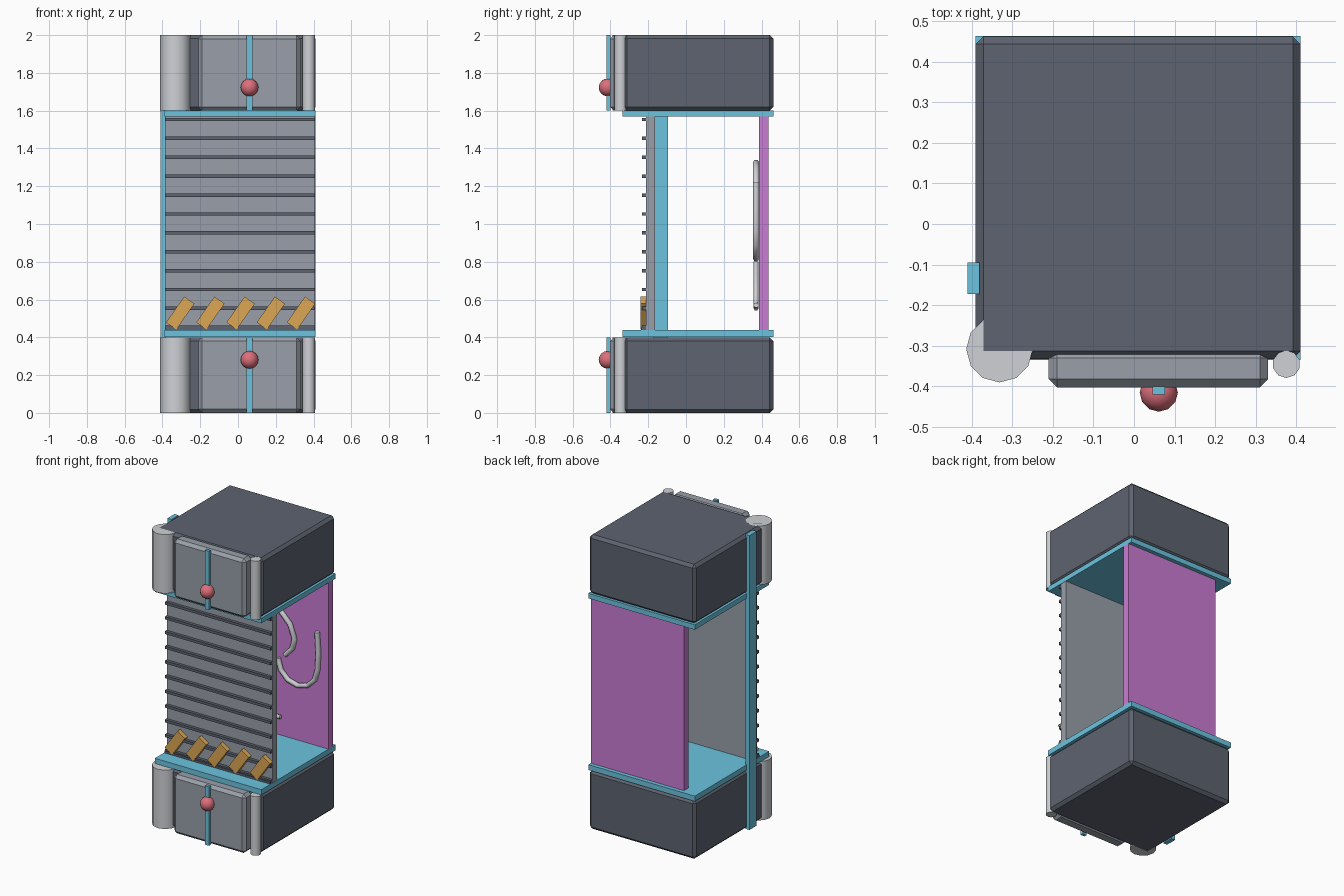
import bpy, math

if "Cube" in bpy.data.objects:
    bpy.data.objects.remove(bpy.data.objects["Cube"])


def material(name, rgb):
    m = bpy.data.materials.new(name)
    m.diffuse_color = (*rgb, 1)
    m.use_nodes = True
    m.node_tree.nodes["Principled BSDF"].inputs["Base Color"].default_value = m.diffuse_color
    return m


DARK = material("dark_slate", (0.11, 0.125, 0.16))
MID = material("mid_grey", (0.32, 0.35, 0.40))
LIGHT = material("light_metal", (0.62, 0.64, 0.67))
BLUE = material("blue", (0.15, 0.55, 0.74))
PINK = material("violet", (0.60, 0.20, 0.66))
RED = material("red", (0.72, 0.16, 0.20))
GOLD = material("amber", (0.72, 0.39, 0.09))


def finish(ob, name, mat):
    ob.name = name
    ob.data.materials.append(mat)
    return ob


def box(name, x, y, z, mat, bevel=0, tilt=0):
    """Box from (min, max) ranges, optionally chamfered or tilted about y."""
    bpy.ops.mesh.primitive_cube_add(size=1, location=[sum(r) / 2 for r in (x, y, z)])
    ob = finish(bpy.context.object, name, mat)
    ob.scale = [r[1] - r[0] for r in (x, y, z)]
    bpy.ops.object.transform_apply(location=False, rotation=False, scale=True)
    ob.rotation_euler.y = tilt
    if bevel:
        mod = ob.modifiers.new("chamfer", 'BEVEL')
        mod.width = bevel
        mod.segments = 1
    return ob


def post(name, x, y, r, z, sides):
    bpy.ops.mesh.primitive_cylinder_add(vertices=sides, radius=r, depth=z[1] - z[0],
                                        location=(x, y, sum(z) / 2))
    finish(bpy.context.object, name, LIGHT)
    bpy.ops.object.shade_smooth_by_angle(angle=math.radians(40))


def tube(name, points, r=0.017):
    """Bent pipe on the inner face of the rear panel; points are (x, z)."""
    cu = bpy.data.curves.new(name, 'CURVE')
    cu.dimensions = '3D'
    cu.bevel_depth = r
    cu.bevel_resolution = 1
    cu.use_fill_caps = True
    sp = cu.splines.new('POLY')
    sp.points.add(len(points) - 1)
    for p, (x, z) in zip(sp.points, points):
        p.co = (x, 0.371, z, 1)
    ob = bpy.data.objects.new(name, cu)
    bpy.context.collection.objects.link(ob)
    finish(ob, name, LIGHT)


# Upper and lower modules
for tag, z0, knob_z in (("lower", 0.0, 0.281), ("upper", 1.6, 1.723)):
    span = (z0, z0 + 0.4)
    box(tag + "_block", (-0.39, 0.41), (-0.332, 0.462), span, DARK, 0.019)
    box(tag + "_front_panel", (-0.21, 0.33), (-0.402, -0.31), span, MID, 0.02)
    post(tag + "_large_post", -0.331, -0.308, 0.082, span, 12)
    post(tag + "_small_post", 0.375, -0.345, 0.034, span, 10)
    box(tag + "_front_strip", (0.046, 0.076), (-0.42, -0.40), span, BLUE)
    bpy.ops.mesh.primitive_uv_sphere_add(segments=12, ring_count=8, radius=0.047,
                                         location=(0.061, -0.415, knob_z))
    finish(bpy.context.object, tag + "_knob", RED)
    bpy.ops.object.shade_smooth_by_angle(angle=math.radians(60))

# Plates between the modules and the open middle bay
for tag, z in (("lower", (0.402, 0.438)), ("upper", (1.568, 1.602))):
    box(tag + "_plate", (-0.39, 0.41), (-0.335, 0.463), z, BLUE)

# Side strip running full height
box("side_strip", (-0.41, -0.38), (-0.172, -0.095), (0, 2), BLUE)

# Ribbed shutter
box("shutter", (-0.387, 0.408), (-0.212, -0.165), (0.41, 1.595), MID)
for i in range(12):
    z = 0.453 + 0.1 * i
    box("shutter_rib", (-0.387, 0.408), (-0.233, -0.205), (z - 0.009, z + 0.009), DARK)
box("shutter_foot", (-0.387, 0.408), (-0.238, -0.205), (0.41, 0.452), DARK)

# Slanted warning stripes
for i in range(5):
    x = -0.306 + 0.16 * i
    box("warning_stripe", (x - 0.033, x + 0.033), (-0.242, -0.212),
        (0.445, 0.612), GOLD, tilt=math.radians(35))

# Rear panel with bent pipes
box("rear_panel", (-0.29, 0.41), (0.386, 0.436), (0.437, 1.569), PINK)
arc = [(0.19 + 0.148 * math.cos(a), 0.965 + 0.148 * math.sin(a))
       for a in (math.pi * (1 + i / 6) for i in range(7))]
tube("pipe_u_bend", arc + [(0.344, 1.08), (0.335, 1.22)])
tube("pipe_arch", [(-0.16, 1.2), (-0.1, 1.3), (-0.02, 1.325), (0.06, 1.29), (0.13, 1.22),
                   (0.165, 1.13), (0.15, 1.06), (0.095, 1.0)])
tube("pipe_low_bend", [(-0.2, 0.8), (-0.19, 0.66), (-0.14, 0.58), (-0.05, 0.555),
                       (0.06, 0.57)], 0.014)
